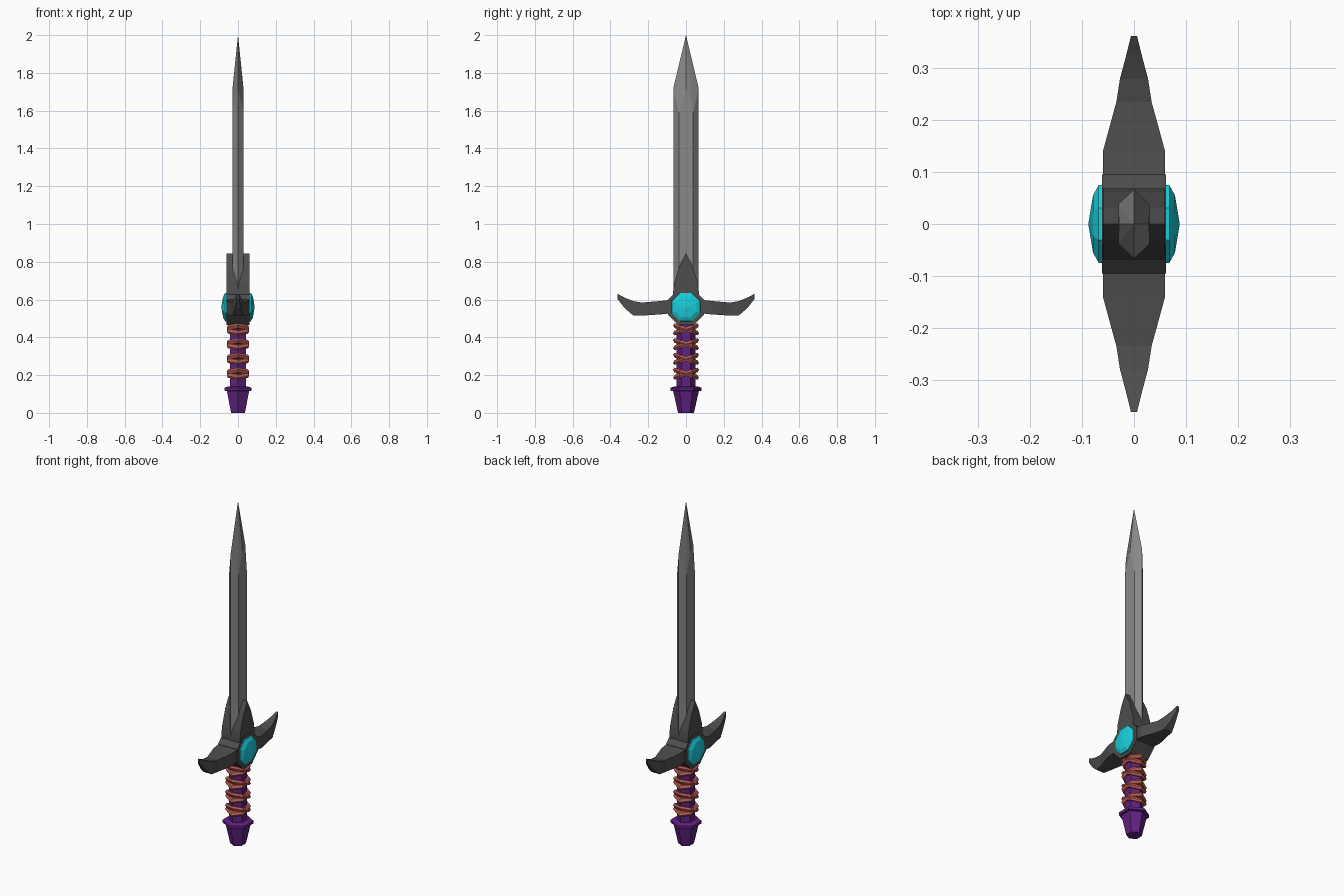
import bpy, bmesh, math
from mathutils import Matrix, Vector

if "Cube" in bpy.data.objects:
    bpy.data.objects.remove(bpy.data.objects["Cube"])


def material(name, rgb):
    m = bpy.data.materials.new(name)
    m.diffuse_color = (*rgb, 1)
    m.use_nodes = True
    m.node_tree.nodes["Principled BSDF"].inputs["Base Color"].default_value = m.diffuse_color
    return m


STEEL = material("steel", (0.25, 0.25, 0.25))
DARK = material("dark_metal", (0.075, 0.075, 0.075))
CYAN = material("cyan_gem", (0.01, 0.62, 0.7))
PURPLE = material("purple", (0.12, 0.015, 0.22))
RED = material("red_wrap", (0.5, 0.11, 0.09))


def finish(bm, name, mat):
    bmesh.ops.remove_doubles(bm, verts=bm.verts, dist=1e-5)
    bmesh.ops.recalc_face_normals(bm, faces=bm.faces)
    me = bpy.data.meshes.new(name)
    bm.to_mesh(me)
    bm.free()
    me.materials.append(mat)
    ob = bpy.data.objects.new(name, me)
    bpy.context.collection.objects.link(ob)
    return ob


def loft(name, rings, mat):
    """Skin a list of equal-length point rings and cap both ends."""
    bm = bmesh.new()
    vr = [[bm.verts.new(p) for p in r] for r in rings]
    n = len(vr[0])
    for a, b in zip(vr, vr[1:]):
        for i in range(n):
            j = (i + 1) % n
            bm.faces.new((a[i], a[j], b[j], b[i]))
    bm.faces.new(vr[0])
    bm.faces.new(vr[-1])
    return finish(bm, name, mat)


def polygon(n, r, z, phase=0.0):
    return [(r * math.sin(phase + math.tau * i / n),
             r * math.cos(phase + math.tau * i / n), z) for i in range(n)]


def prism_x(name, profile, half, mat):
    """Extrude a y-z profile across x."""
    return loft(name, [[(s * half, y, z) for y, z in profile] for s in (-1, 1)], mat)


# Blade: hexagonal section, flats closing to a point before the tip
bm = bmesh.new()
section = [(0, 0.067), (0.03, 0.038), (0.03, -0.038),
           (0, -0.067), (-0.03, -0.038), (-0.03, 0.038)]
low = [bm.verts.new((x, y, 0.6)) for x, y in section]
up = [bm.verts.new((x, y, 1.72 if x == 0 else 1.59)) for x, y in section]
tip = bm.verts.new((0, 0, 2))
for i in range(6):
    j = (i + 1) % 6
    if i not in (1, 4):
        bm.faces.new((low[i], low[j], up[j], up[i]))
for i, j, x in ((1, 2, 0.029), (4, 5, -0.029)):
    mid = bm.verts.new((x, 0, 1.72))
    bm.faces.new((low[i], low[j], up[j], mid, up[i]))
    a, b = up[i - 1], up[(j + 1) % 6]
    bm.faces.new((up[i], mid, tip))
    bm.faces.new((mid, up[j], tip))
    bm.faces.new((a, up[i], tip))
    bm.faces.new((up[j], b, tip))
bm.faces.new(low)
finish(bm, "blade", STEEL)

# Guard: pointed centre block and octagonal gem setting
half = [(0, 0.845), (0.032, 0.785), (0.062, 0.69), (0.068, 0.64), (0.068, 0.5)]
prism_x("guard_center", half + [(-y, z) for y, z in half[:0:-1]], 0.06, DARK)
octagon = [(0.103 * math.cos(math.pi / 8 + math.tau * i / 8),
            0.56 + 0.103 * math.sin(math.pi / 8 + math.tau * i / 8)) for i in range(8)]
prism_x("gem_setting", octagon, 0.062, DARK)

# Guard wings: (y, half width, bottom z, top z)
stations = [(0.05, 0.06, 0.53, 0.602), (0.14, 0.06, 0.521, 0.592),
            (0.235, 0.034, 0.515, 0.584), (0.28, 0.027, 0.516, 0.592),
            (0.325, 0.015, 0.555, 0.61), (0.362, 0.006, 0.602, 0.63)]
for side, label in ((1, "right"), (-1, "left")):
    loft(label + "_wing", [[(-w, side * y, b), (w, side * y, b),
                            (w, side * y, t), (-w, side * y, t)]
                           for y, w, b, t in stations], DARK)

# Gems: faceted octagonal domes on both faces
for side, label in ((1, "front"), (-1, "back")):
    rings = [[(side * x, py, 0.56 + px) for px, py, _ in polygon(8, r, 0, math.pi / 8)]
             for x, r in ((0.05, 0.083), (0.068, 0.081), (0.079, 0.06), (0.088, 0.001))]
    loft(label + "_gem", rings, CYAN)

# Grip and pommel, six-sided
loft("grip", [polygon(6, 0.049, z) for z in (0.12, 0.5)], PURPLE)
loft("pommel", [polygon(6, r, z) for r, z in
                ((0.042, 0), (0.068, 0.115), (0.082, 0.118), (0.082, 0.133), (0.06, 0.14))], PURPLE)

# Crossed cord wraps: pairs of tilted six-sided rings
for k in range(4):
    for tilt in (-1, 1):
        bm = bmesh.new()
        grid = []
        for i in range(6):
            a = math.tau * i / 6
            loop = []
            for j in range(6):
                b = math.tau * j / 6
                r = 0.054 + 0.0145 * math.cos(b)
                y = r * math.cos(a)
                z = 0.208 + 0.078 * k + 0.0145 * math.sin(b) + tilt * 0.32 * y
                loop.append(bm.verts.new((r * math.sin(a), y, z)))
            grid.append(loop)
        for i in range(6):
            for j in range(6):
                p, q, s = grid[i], grid[(i + 1) % 6], (j + 1) % 6
                bm.faces.new((p[j], q[j], q[s], p[s]))
        finish(bm, f"cord_wrap_{k + 1}_{'a' if tilt < 0 else 'b'}", RED)
